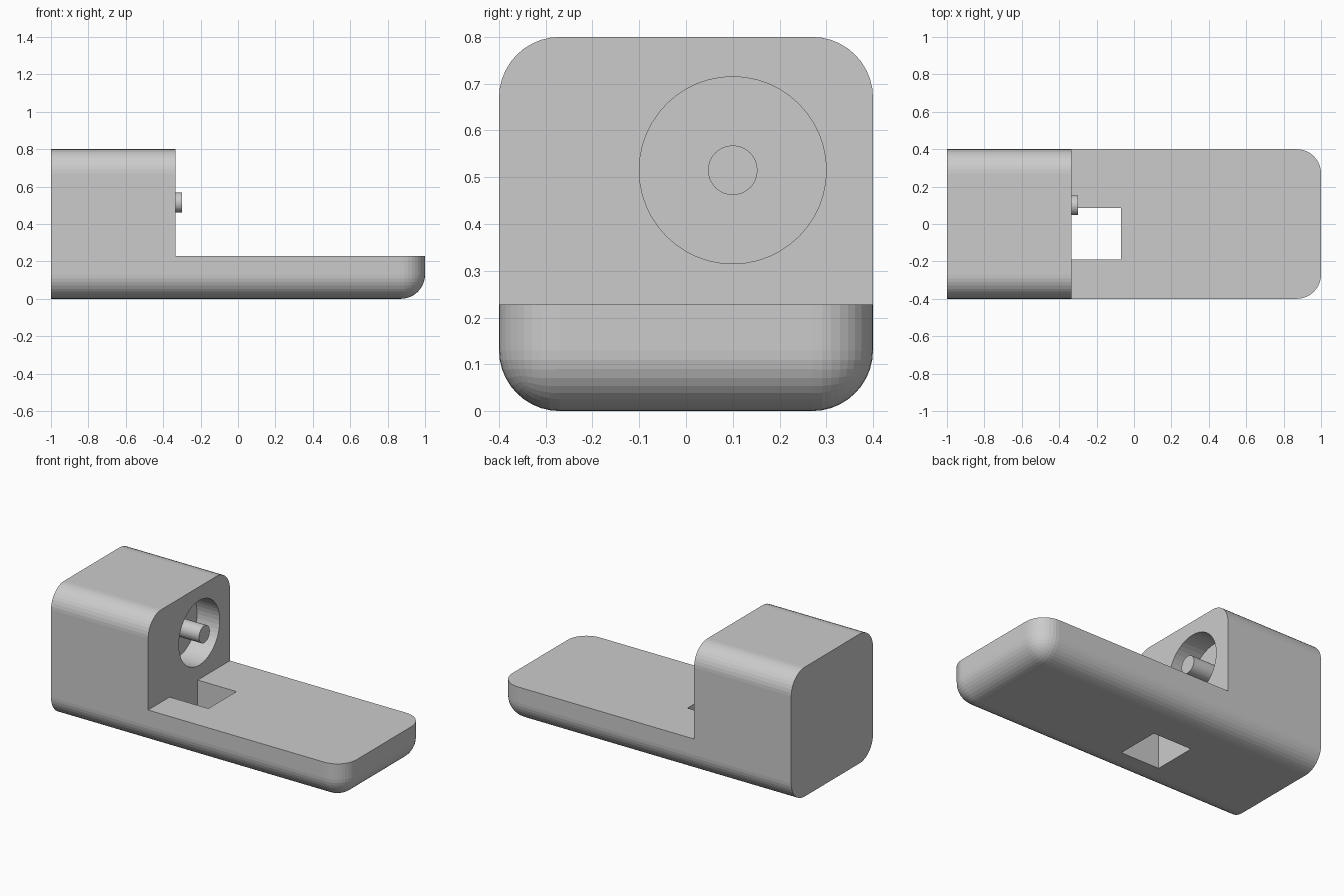
import bpy, bmesh
from math import pi

if "Cube" in bpy.data.objects:
    bpy.data.objects.remove(bpy.data.objects["Cube"])

STEP_X, PLATE_Z, RADIUS = -0.335, 0.228, 0.13
SOCKET_Y, SOCKET_Z, SOCKET_X = 0.1, 0.515, -0.49


def box(name, lo, hi):
    bpy.ops.mesh.primitive_cube_add(size=1, location=[(a + b) / 2 for a, b in zip(lo, hi)])
    ob = bpy.context.object
    ob.name = name
    ob.scale = [b - a for a, b in zip(lo, hi)]
    bpy.ops.object.transform_apply(location=True, rotation=False, scale=True)
    return ob


def x_cylinder(name, x0, x1, radius, sides):
    bpy.ops.mesh.primitive_cylinder_add(vertices=sides, radius=radius, depth=x1 - x0,
                                        location=((x0 + x1) / 2, SOCKET_Y, SOCKET_Z),
                                        rotation=(0, pi / 2, 0))
    ob = bpy.context.object
    ob.name = name
    return ob


def cut(target, cutter):
    mod = target.modifiers.new("cut", 'BOOLEAN')
    mod.operation = 'DIFFERENCE'
    mod.solver = 'EXACT'
    mod.object = cutter
    bpy.context.view_layer.objects.active = target
    bpy.ops.object.modifier_apply(modifier=mod.name)
    bpy.data.objects.remove(cutter)


# Body: block rounded everywhere except around its flat left end
body = box("body", (-1, -0.4, 0), (1, 0.4, 0.8))
bm = bmesh.new()
bm.from_mesh(body.data)
edges = [e for e in bm.edges if any(v.co.x > 0 for v in e.verts)]
bmesh.ops.bevel(bm, geom=edges, offset=RADIUS, offset_type='OFFSET', segments=10,
                profile=0.5, affect='EDGES', clamp_overlap=False)
bm.to_mesh(body.data)
bm.free()

# Step down to the plate, square through-hole and round socket
cut(body, box("step_cutter", (STEP_X, -0.6, PLATE_Z), (1.2, 0.6, 1)))
cut(body, box("slot_cutter", (STEP_X, -0.19, -0.2), (-0.07, 0.085, 0.4)))
cut(body, x_cylinder("socket_cutter", SOCKET_X, -0.2, 0.2, 48))

# Pin in the middle of the socket
x_cylinder("socket_pin", SOCKET_X - 0.02, -0.3, 0.053, 32)
